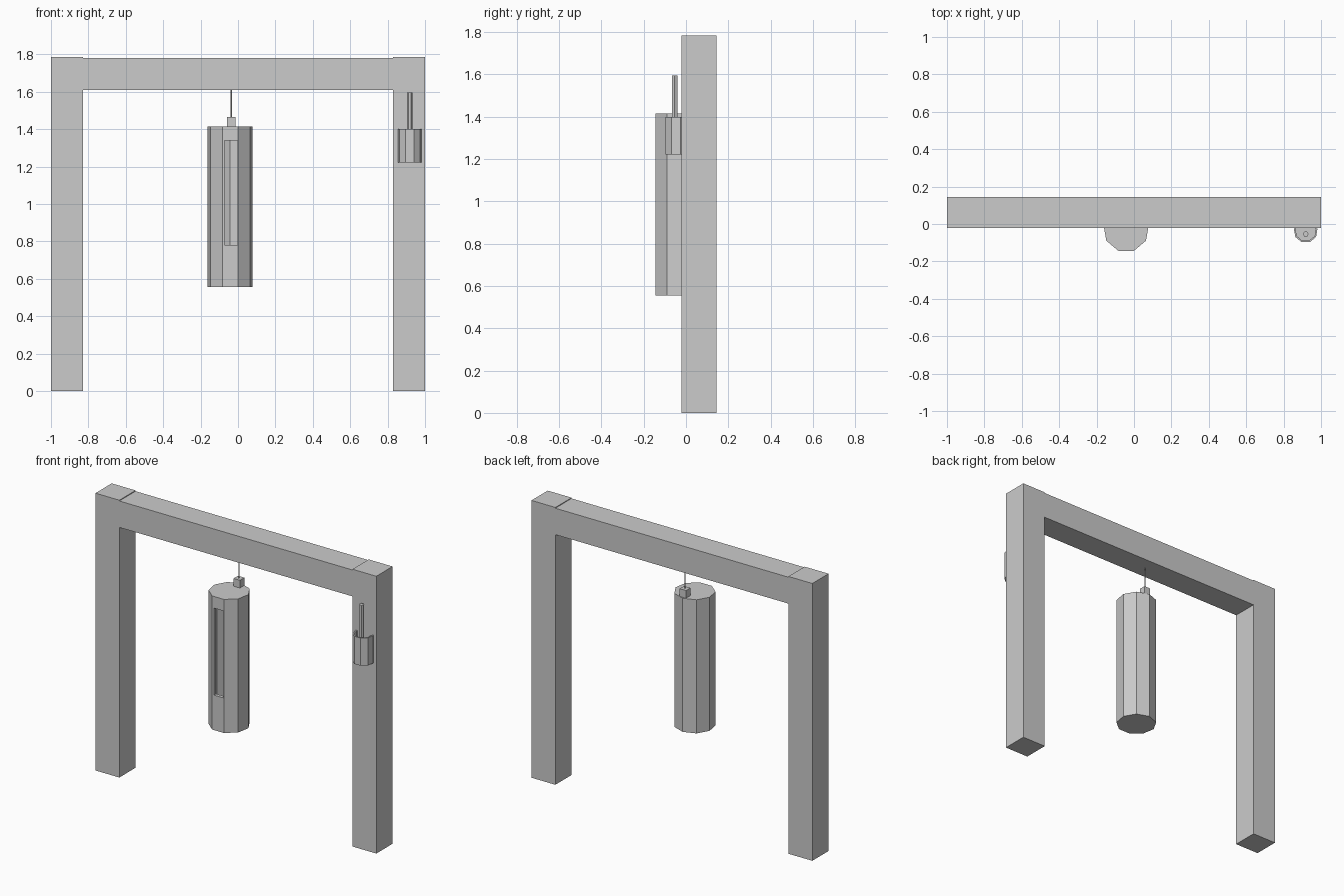
import bpy, math

if "Cube" in bpy.data.objects:
    bpy.data.objects.remove(bpy.data.objects["Cube"])

FRAME_Y = 0.061      # centre depth of the timber frame
FRAME_D = 0.165


def box(name, center, size):
    bpy.ops.mesh.primitive_cube_add(size=1, location=center)
    ob = bpy.context.object
    ob.name = name
    ob.scale = size
    bpy.ops.object.transform_apply(location=False, rotation=False, scale=True)
    return ob


def prism(name, x, y, z0, z1, radius, sides):
    """Upright prism with a flat face towards the front (-y)."""
    bpy.ops.mesh.primitive_cylinder_add(vertices=sides, radius=radius, depth=z1 - z0,
                                        location=(x, y, (z0 + z1) / 2))
    ob = bpy.context.object
    ob.name = name
    # the first vertex sits on +y; even counts need half a step to face front
    if sides % 2 == 0:
        ob.rotation_euler.z = math.pi / sides
    bpy.ops.object.transform_apply(location=False, rotation=True, scale=False)
    return ob


def cut(target, *cutters):
    for c in cutters:
        mod = target.modifiers.new("cut_" + c.name, 'BOOLEAN')
        mod.operation = 'DIFFERENCE'
        mod.solver = 'EXACT'
        mod.object = c
    bpy.context.view_layer.objects.active = target
    for mod in list(target.modifiers):
        bpy.ops.object.modifier_apply(modifier=mod.name)
    for c in cutters:
        bpy.data.objects.remove(c)


# Timber frame: two posts and a slightly lower cross beam
for side, sx in (("left", -1), ("right", 1)):
    box(side + "_post", (sx * 0.915, FRAME_Y, 0.8925), (0.17, FRAME_D, 1.785))
box("cross_beam", (0, FRAME_Y, 1.695), (1.66, FRAME_D, 0.17))

# Hollow nine-sided log drum with a tall slot in the front
DX, DY = -0.042, -0.028
drum = prism("log_drum", DX, DY, 0.555, 1.415, 0.1225, 9)
cavity = prism("cavity", DX, DY, 0.60, 1.37, 0.10, 9)
slot = box("slot", (-0.0375, -0.12, 1.06), (0.067, 0.12, 0.56))
cut(drum, cavity, slot)

# Rope and hanging block under the beam
box("hanger_block", (-0.036, FRAME_Y, 1.438), (0.045, 0.045, 0.054))
prism("rope", -0.036, FRAME_Y, 1.46, 1.62, 0.004, 6)

# Open holder on the right post with the mallet stick standing in it
CX, CY = 0.918, -0.037
holder = prism("stick_holder", CX, CY, 1.222, 1.40, 0.064, 9)
inside = prism("holder_inside", CX, CY, 1.236, 1.45, 0.055, 9)
cut(holder, inside)
prism("mallet_stick", CX, -0.054, 1.236, 1.595, 0.015, 6)
